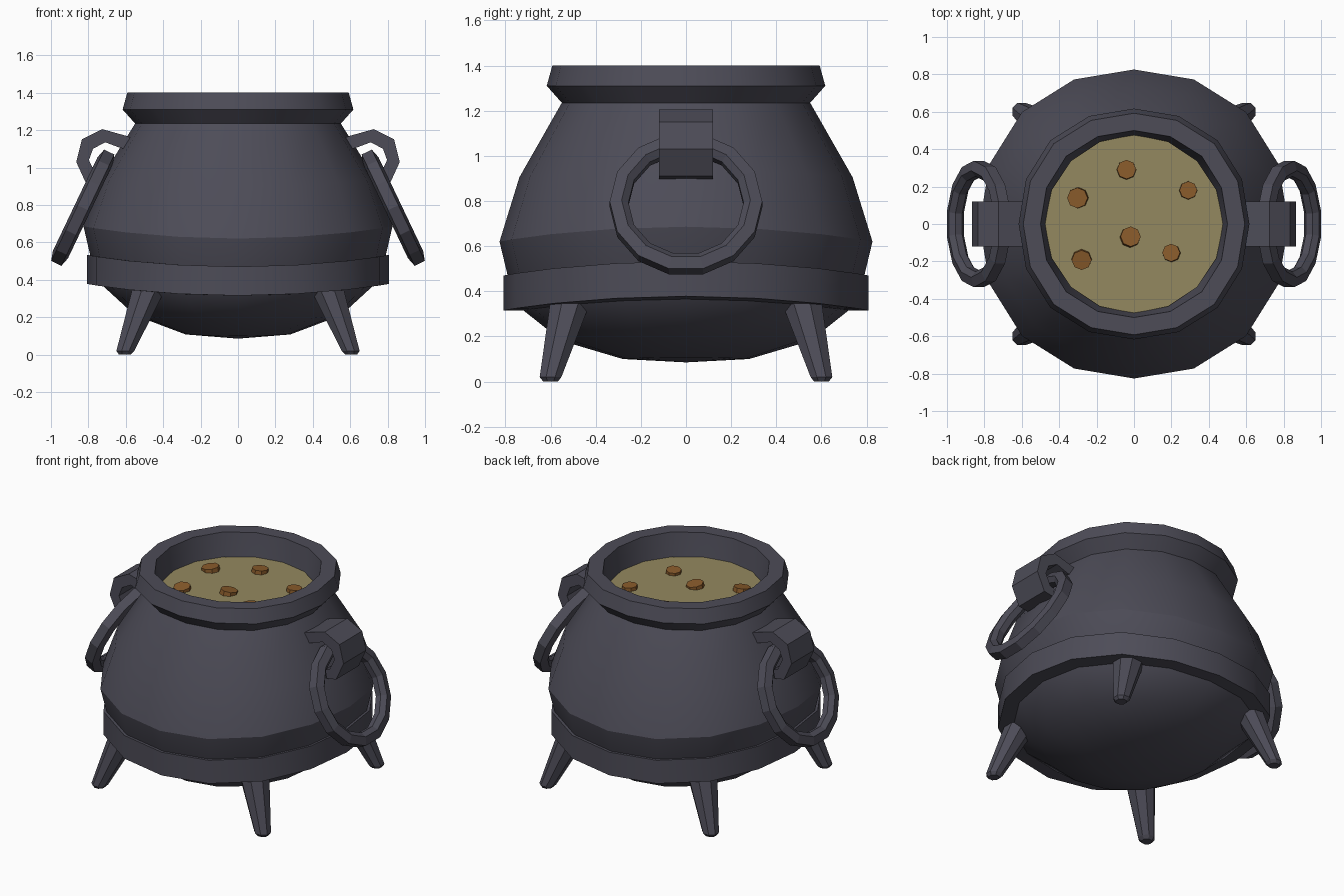
import bpy, bmesh, math, random
from mathutils import Vector, Matrix

if "Cube" in bpy.data.objects:
    bpy.data.objects.remove(bpy.data.objects["Cube"])

random.seed(3)


def material(name, rgb):
    m = bpy.data.materials.new(name)
    m.diffuse_color = (*rgb, 1)
    m.use_nodes = True
    m.node_tree.nodes["Principled BSDF"].inputs["Base Color"].default_value = m.diffuse_color
    return m


IRON = material("dark iron", (0.074, 0.072, 0.096))
BROTH = material("pale broth", (0.296, 0.25, 0.115))
CHUNK = material("orange chunk", (0.25, 0.104, 0.024))


def finish(name, bm, mat, smooth=False):
    bmesh.ops.remove_doubles(bm, verts=bm.verts, dist=1e-5)
    bmesh.ops.recalc_face_normals(bm, faces=bm.faces)
    mesh = bpy.data.meshes.new(name)
    bm.to_mesh(mesh)
    bm.free()
    mesh.materials.append(mat)
    ob = bpy.data.objects.new(name, mesh)
    bpy.context.collection.objects.link(ob)
    if smooth:
        bpy.ops.object.select_all(action='DESELECT')
        ob.select_set(True)
        bpy.context.view_layer.objects.active = ob
        bpy.ops.object.shade_smooth_by_angle(angle=math.radians(28))


def lathe(profile, sides, closed=False, phase=0.0):
    """Sweep (radius, z) points around z."""
    bm = bmesh.new()
    rings = []
    for r, z in profile:
        rings.append([bm.verts.new((r * math.cos(phase + math.tau * i / sides),
                                    r * math.sin(phase + math.tau * i / sides), z))
                      for i in range(sides)])
    n = len(rings)
    for k in range(n if closed else n - 1):
        a, b = rings[k], rings[(k + 1) % n]
        for i in range(sides):
            j = (i + 1) % sides
            bm.faces.new((a[i], a[j], b[j], b[i]))
    bmesh.ops.remove_doubles(bm, verts=bm.verts, dist=1e-5)
    return bm


def shape_pot(bm):
    """Lower half sweeps up toward the handles; diagonals bulge slightly."""
    for v in bm.verts:
        fade = min(1, max(0, (1.235 - v.co.z) / 0.615))
        v.co.z += 0.065 * (v.co.x / 0.82) ** 2 * fade
        bulge = 1 + 0.025 * math.sin(2 * math.atan2(v.co.y, v.co.x)) ** 2
        v.co.x *= bulge
        v.co.y *= bulge


# Pot body with rim and inner wall
bm = lathe([(0, 0.085), (0.28, 0.1), (0.55, 0.18), (0.72, 0.315), (0.79, 0.47),
            (0.826, 0.62), (0.738, 0.905), (0.55, 1.235), (0.617, 1.31),
            (0.592, 1.4), (0.5, 1.4), (0.475, 1.25), (0.465, 1.2)], 16)
shape_pot(bm)
finish("pot_body", bm, IRON, True)

# Band around the belly
bm = lathe([(0.808, 0.315), (0.808, 0.47), (0.70, 0.47), (0.70, 0.315)], 16, True)
shape_pot(bm)
finish("belly_band", bm, IRON, True)

# Broth, a thin slab inside the pot
bm = bmesh.new()
bmesh.ops.create_cone(bm, cap_ends=True, segments=16, radius1=0.474, radius2=0.477,
                      depth=0.02, matrix=Matrix.Translation((0, 0, 1.24)))
angle = min((math.atan2(v.co.y, v.co.x) % (math.tau / 16)) for v in bm.verts)
if 0.05 < angle < math.tau / 16 - 0.05:
    bmesh.ops.rotate(bm, verts=bm.verts, matrix=Matrix.Rotation(-angle, 3, 'Z'))
finish("broth", bm, BROTH)

# Floating chunks
for i, (x, y, r) in enumerate([(-0.04, 0.29, 0.054), (0.29, 0.18, 0.05),
                               (-0.30, 0.14, 0.058), (-0.02, -0.07, 0.057),
                               (0.20, -0.155, 0.05), (-0.28, -0.19, 0.056)]):
    bm = bmesh.new()
    tilt = Matrix.Rotation(random.uniform(-0.15, 0.15), 4, 'X') @ \
        Matrix.Rotation(random.uniform(-0.15, 0.15), 4, 'Y')
    bmesh.ops.create_cone(bm, cap_ends=True, segments=8, radius1=r, radius2=r * 0.95,
                          depth=0.044, matrix=Matrix.Translation((x, y, 1.25)) @ tilt)
    finish(f"chunk_{i + 1}", bm, CHUNK)

# Four splayed legs
for sx in (-1, 1):
    for sy in (-1, 1):
        bm = bmesh.new()
        rings = []
        for x, y, z, r in [(0.605, 0.60, 0.0, 0.035), (0.602, 0.60, 0.02, 0.052),
                           (0.465, 0.505, 0.38, 0.1)]:
            rings.append([bm.verts.new((sx * (x + r * math.cos(math.tau * (i + .5) / 8)),
                                        sy * (y + r * math.sin(math.tau * (i + .5) / 8)), z))
                          for i in range(8)])
        for a, b in zip(rings, rings[1:]):
            for i in range(8):
                j = (i + 1) % 8
                bm.faces.new((a[i], a[j], b[j], b[i]))
        bm.faces.new(rings[0])
        bm.faces.new(rings[-1])
        finish(f"{'front' if sy < 0 else 'back'}_{'left' if sx < 0 else 'right'}_leg",
               bm, IRON)

# Hook brackets and hanging ring handles
OUTER = [(0.56, 1.155), (0.60, 1.17), (0.725, 1.205), (0.835, 1.15), (0.865, 1.03),
         (0.81, 0.91), (0.74, 0.898)]
INNER = [(0.56, 1.09), (0.63, 1.105), (0.71, 1.135), (0.775, 1.10), (0.797, 1.04),
         (0.762, 0.965), (0.73, 0.955)]
for sx, side in ((-1, "left"), (1, "right")):
    bm = bmesh.new()
    rows = []
    for (ox, oz), (ix, iz) in zip(OUTER, INNER):
        rows.append([bm.verts.new((sx * x, y, z)) for x, y, z in
                     ((ox, -0.12, oz), (ox, 0.12, oz), (ix, 0.12, iz), (ix, -0.12, iz))])
    for a, b in zip(rows, rows[1:]):
        for i in range(4):
            j = (i + 1) % 4
            bm.faces.new((a[i], a[j], b[j], b[i]))
    bm.faces.new(rows[0])
    bm.faces.new(rows[-1])
    finish(f"{side}_bracket", bm, IRON)

    bm = lathe([(0.338, -0.03), (0.338, 0.03), (0.285, 0.045), (0.255, 0.02),
                (0.255, -0.02), (0.285, -0.045)], 14, True, math.pi / 2 + math.pi / 14)
    # the ring hangs tilted: its lower edge swings away from the pot
    down, axis = Vector((sx * 0.43, 0, -0.903)), Vector((sx * 0.903, 0, 0.43))
    for v in bm.verts:
        x, y, z = v.co
        v.co = Vector((sx * 0.83, x, 0.785)) + down * y + axis * z
    finish(f"{side}_ring_handle", bm, IRON)
